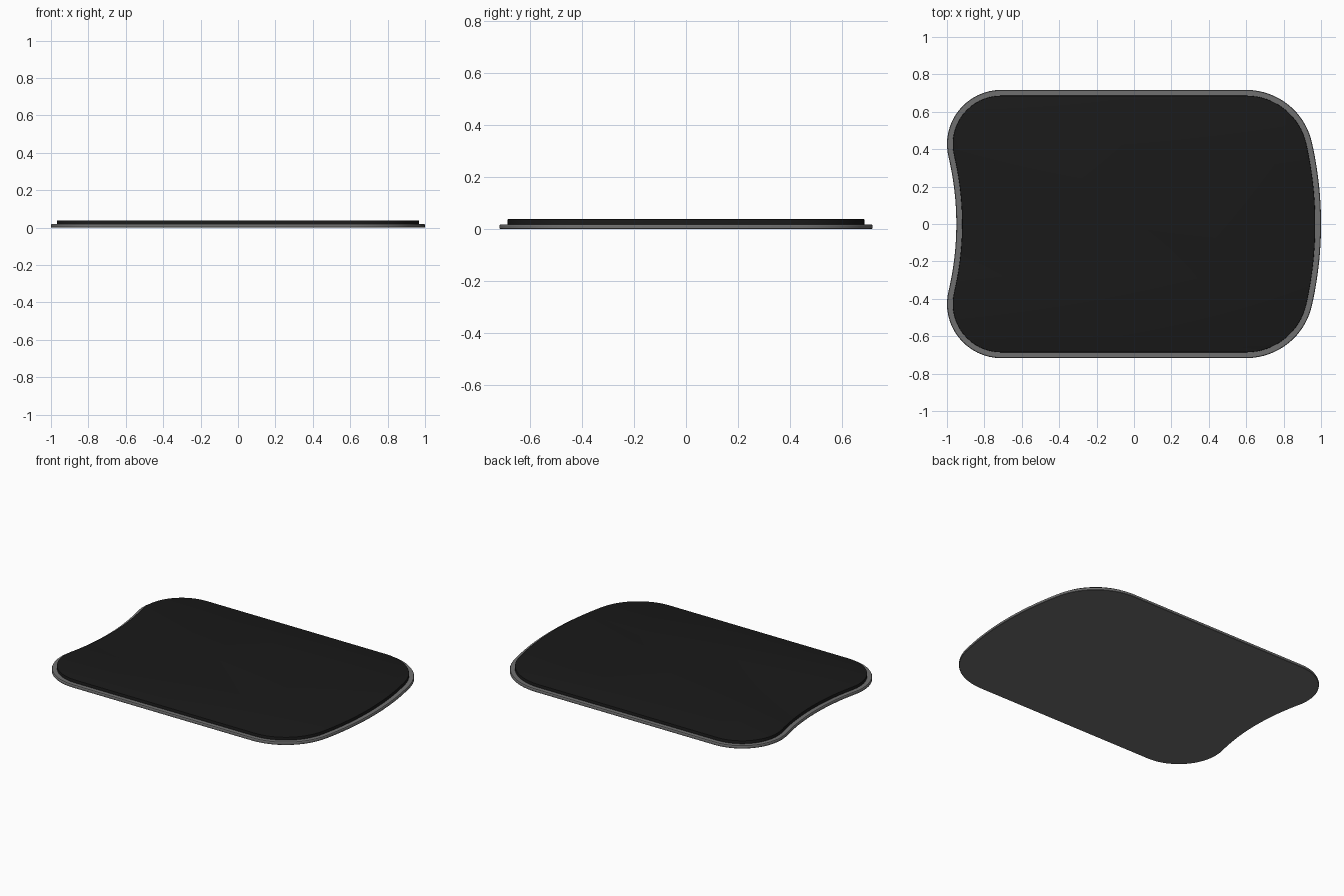
import bpy, bmesh, math
from mathutils import Vector

if "Cube" in bpy.data.objects:
    bpy.data.objects.remove(bpy.data.objects["Cube"])

HALF_Y = 0.717        # half depth of the outline
SEG = 16


def arc(c, r, a0, a1, n=SEG):
    return [(c[0] + r * math.cos(a0 + (a1 - a0) * i / n),
             c[1] + r * math.sin(a0 + (a1 - a0) * i / n)) for i in range(n + 1)]


def outline(d):
    """Tangent-arc outline, inset by d: bowed right end, hollow left end."""
    rc, lc = 0.36, 0.29                     # corner radii
    rp = (0.60, HALF_Y - rc)                # right corner centre
    lp = (-0.71, HALF_Y - lc)               # left corner centre
    right_r = (rp[1] ** 2 + 0.4 ** 2 - rc ** 2) / (2 * (0.4 - rc))
    left_r = (lp[1] ** 2 + 0.24 ** 2 - lc ** 2) / (2 * (lc - 0.24))
    a = math.atan2(rp[1], rp[0] - (1 - right_r))
    b = math.atan2(lp[1], lp[0] + 0.95 + left_r)
    half = arc((1 - right_r, 0), right_r - d, 0, a)
    half += arc(rp, rc - d, a, math.pi / 2)[1:]
    half += arc(lp, lc - d, math.pi / 2, math.pi + b)
    half += arc((-0.95 - left_r, 0), left_r + d, b, 0)[1:]
    return half + [(x, -y) for x, y in half[-2:0:-1]]


def slab(name, profile, color):
    """Stack inset outlines (inset, z) into a closed solid."""
    bm = bmesh.new()
    rings = [[bm.verts.new((x, y, z)) for x, y in outline(d)] for d, z in profile]
    n = len(rings[0])
    for lo, hi in zip(rings, rings[1:]):
        for i in range(n):
            j = (i + 1) % n
            bm.faces.new((lo[i], lo[j], hi[j], hi[i]))
    bm.faces.new(rings[0][::-1])
    bm.faces.new(rings[-1])
    me = bpy.data.meshes.new(name)
    bm.to_mesh(me)
    bm.free()
    ob = bpy.data.objects.new(name, me)
    bpy.context.collection.objects.link(ob)
    mat = bpy.data.materials.new(name + "_material")
    mat.diffuse_color = (*color, 1)
    mat.use_nodes = True
    mat.node_tree.nodes["Principled BSDF"].inputs["Base Color"].default_value = mat.diffuse_color
    me.materials.append(mat)
    bpy.ops.object.select_all(action='DESELECT')
    ob.select_set(True)
    bpy.context.view_layer.objects.active = ob
    bpy.ops.object.shade_smooth_by_angle(angle=math.radians(30))
    return ob


# Grey base plate with a small chamfered rim
slab("base_plate", [(0.002, 0), (0, 0.002), (0, 0.013), (0.003, 0.018)],
     (0.16, 0.16, 0.16))

# Dark raised pad with a softened top edge
slab("top_pad", [(0.031, 0.012), (0.031, 0.034), (0.032, 0.037), (0.035, 0.038)],
     (0.01, 0.01, 0.01))
